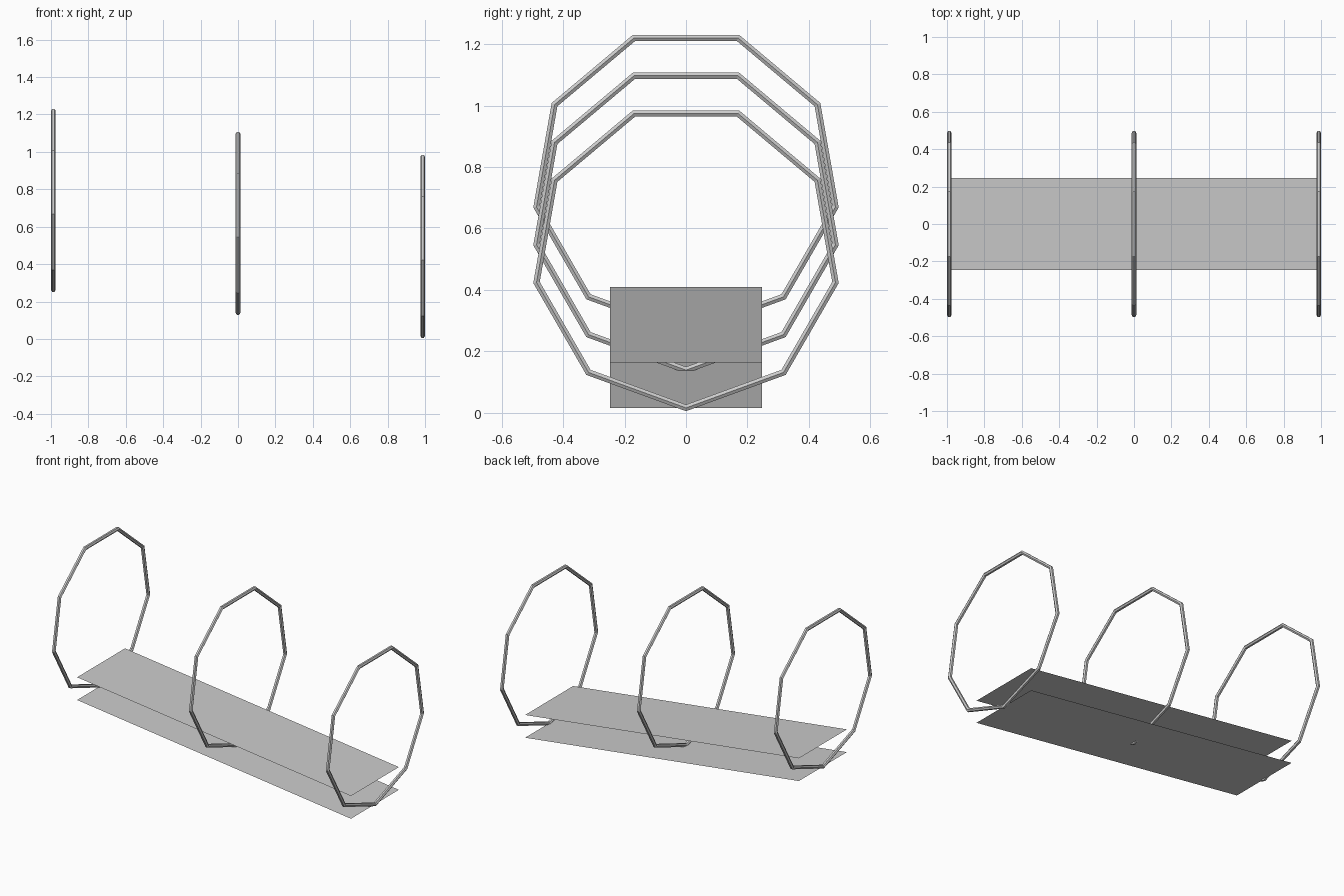
import bpy, bmesh
from math import sin, cos, pi

old = bpy.data.objects.get("Cube")
if old:
    bpy.data.objects.remove(old, do_unlink=True)

R = 0.4938            # hoop radius, the unit of the whole design
TUBE = 0.025 * R      # hoop tube radius
DROP = 0.249 * R      # height lost from one hoop to the next
BASE = 0.0163         # height of the lowest hoop corner
SPAN = 2 * R          # distance between hoops
SIDES, TUBE_SIDES = 9, 6

grey = bpy.data.materials.new("plain grey")
grey.use_nodes = True
colour = (0.6, 0.6, 0.6, 1)
grey.diffuse_color = colour
grey.node_tree.nodes["Principled BSDF"].inputs["Base Color"].default_value = colour


def make_object(name, bm, location):
    mesh = bpy.data.meshes.new(name)
    bm.to_mesh(mesh)
    bm.free()
    mesh.materials.append(grey)
    obj = bpy.data.objects.new(name, mesh)
    obj.location = location
    bpy.context.collection.objects.link(obj)


def hoop(name, x, z):
    """Nine-sided hoop in the y-z plane, one corner pointing down."""
    bm = bmesh.new()
    rings = []
    for i in range(SIDES):
        a = 2 * pi * i / SIDES
        ring = []
        for k in range(TUBE_SIDES):
            t = 2 * pi * k / TUBE_SIDES
            r = R + TUBE * sin(t)
            ring.append(bm.verts.new((TUBE * cos(t), r * sin(a), -r * cos(a))))
        rings.append(ring)
    for i, ring in enumerate(rings):
        after = rings[(i + 1) % SIDES]
        for k in range(TUBE_SIDES):
            n = (k + 1) % TUBE_SIDES
            bm.faces.new((ring[k], after[k], after[n], ring[n]))
    bmesh.ops.recalc_face_normals(bm, faces=bm.faces)
    make_object(name, bm, (x, 0, z))


def sloping_sheet(name, z):
    """Thin sheet that descends towards +x."""
    bm = bmesh.new()
    corners = [(-1, -1), (1, -1), (1, 1), (-1, 1)]
    bm.faces.new([bm.verts.new((sx * SPAN, sy * R / 2, -sx * DROP))
                  for sx, sy in corners])
    make_object(name, bm, (0, 0, z))


# Three hoops stepping down from right to left
for step, name in zip((-1, 0, 1), ("right_hoop", "middle_hoop", "left_hoop")):
    hoop(name, step * SPAN, BASE + R + DROP * (1 - step))

# Two parallel sheets, the lower one through the hoop bottoms
sloping_sheet("lower_sheet", BASE + DROP)
sloping_sheet("upper_sheet", BASE + DROP + 0.3 * R)
